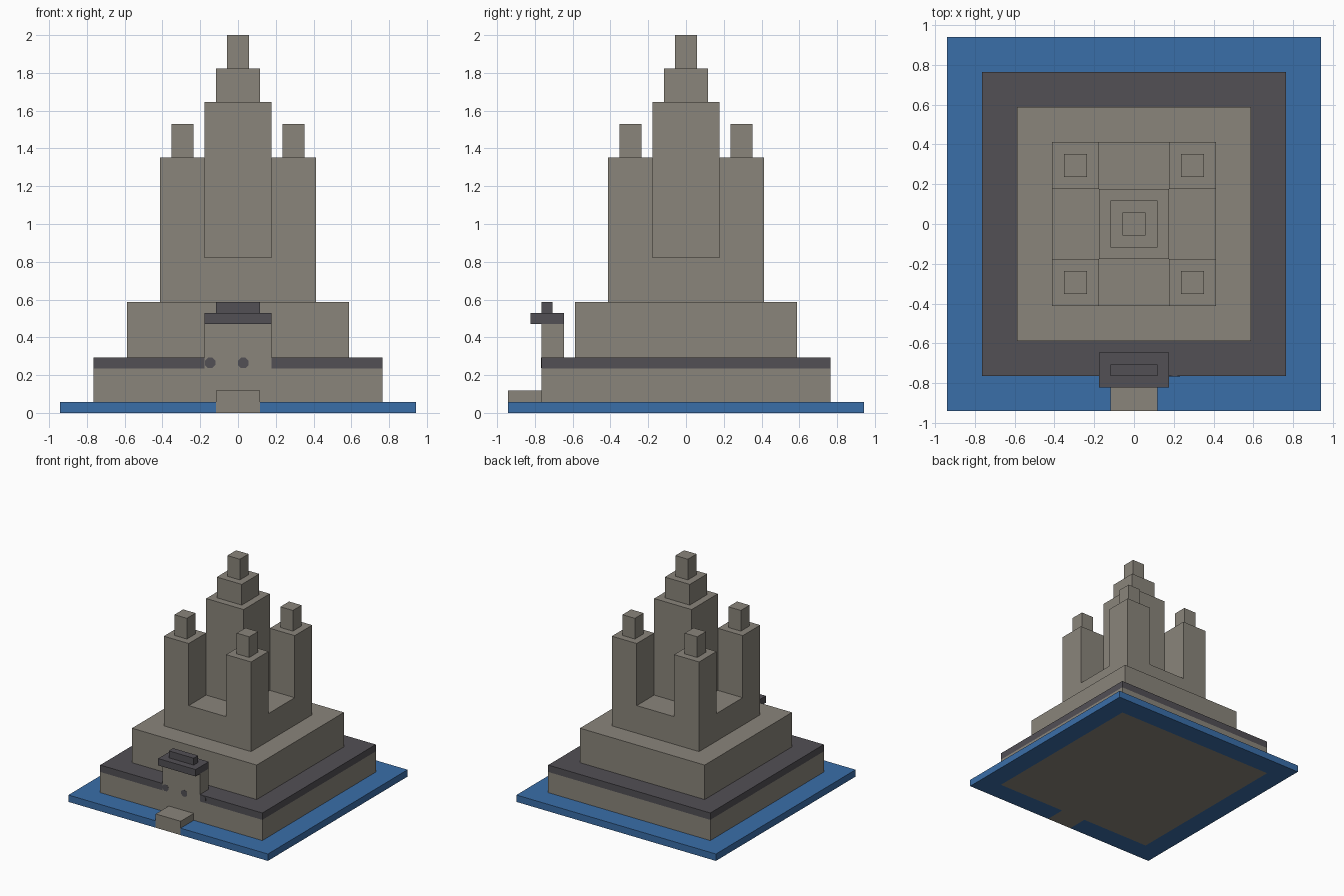
import bpy, bmesh, math
from mathutils import Matrix

if "Cube" in bpy.data.objects:
    bpy.data.objects.remove(bpy.data.objects["Cube"])

U = 2 / 34  # building module: the temple is 34 modules tall


def material(name, rgb):
    m = bpy.data.materials.new(name)
    m.diffuse_color = (*rgb, 1)
    m.use_nodes = True
    m.node_tree.nodes["Principled BSDF"].inputs["Base Color"].default_value = m.diffuse_color
    return m


STONE = material("weathered_stone", (0.255, 0.235, 0.198))
DARK = material("dark_slate", (0.085, 0.08, 0.091))
WATER = material("blue_water", (0.042, 0.156, 0.396))


def finish(name, bm, mat):
    bmesh.ops.recalc_face_normals(bm, faces=bm.faces)
    mesh = bpy.data.meshes.new(name)
    bm.to_mesh(mesh)
    bm.free()
    mesh.materials.append(mat)
    ob = bpy.data.objects.new(name, mesh)
    bpy.context.collection.objects.link(ob)
    return ob


def slab(name, outline, z0, z1, mat):
    """Extrude a plan outline (in modules) from z0 to z1."""
    bm = bmesh.new()
    face = bm.faces.new([bm.verts.new((x * U, y * U, z0 * U)) for x, y in outline])
    top = bmesh.ops.extrude_face_region(bm, geom=[face], use_keep_orig=True)["geom"]
    verts = [g for g in top if isinstance(g, bmesh.types.BMVert)]
    bmesh.ops.translate(bm, verts=verts, vec=(0, 0, (z1 - z0) * U))
    return finish(name, bm, mat)


def box(name, x0, x1, y0, y1, z0, z1, mat=STONE):
    return slab(name, [(x0, y0), (x1, y0), (x1, y1), (x0, y1)], z0, z1, mat)


def block(name, half, z0, z1, mat=STONE):
    return box(name, -half, half, -half, half, z0, z1, mat)


# Moat around the base, open at the front for the entrance step
slab("moat", [(-2, -16), (-16, -16), (-16, 16), (16, 16), (16, -16), (2, -16),
              (2, -13), (13, -13), (13, 13), (-13, 13), (-13, -13), (-2, -13)], 0, 1, WATER)

# Base terrace with slate paving, notched where the gate stands
block("base_terrace", 13, 0, 4)
slab("terrace_paving", [(-13, -13), (-3, -13), (-3, -11), (3, -11), (3, -13),
                        (13, -13), (13, 13), (-13, 13)], 4, 5, DARK)

# Stepped central mass and main tower
block("upper_terrace", 10, 5, 10)
block("tower_podium", 7, 10, 14)
block("main_tower", 3, 14, 28)
block("main_tower_cap", 2, 28, 31)
block("main_tower_pinnacle", 1, 31, 34)

# Four corner towers with pinnacles
for sx in (-1, 1):
    for sy in (-1, 1):
        cx, cy = 5 * sx, 5 * sy
        for name, h, z0, z1 in (("corner_tower", 2, 14, 23), ("corner_pinnacle", 1, 23, 26)):
            box(name, cx - h, cx + h, cy - h, cy + h, z0, z1)

# Entrance step and gate
box("entrance_step", -2, 2, -16, -13, 0, 2)
box("gate", -3, 3, -13, -11, 4, 8)
box("gate_roof", -3, 3, -14, -11, 8, 9, DARK)
box("gate_ridge", -2, 2, -13, -12, 9, 10, DARK)

# Small dark spots inlaid along the gate front
for x in (-0.148, 0.028, 0.204):
    bm = bmesh.new()
    bmesh.ops.create_cone(bm, cap_ends=True, segments=8, radius1=0.03, radius2=0.03, depth=0.004,
                          matrix=Matrix.Translation((x, -13 * U, 4.5 * U))
                          @ Matrix.Rotation(math.pi / 2, 4, 'X')
                          @ Matrix.Rotation(math.pi / 8, 4, 'Z'))
    finish("gate_spot", bm, DARK)
